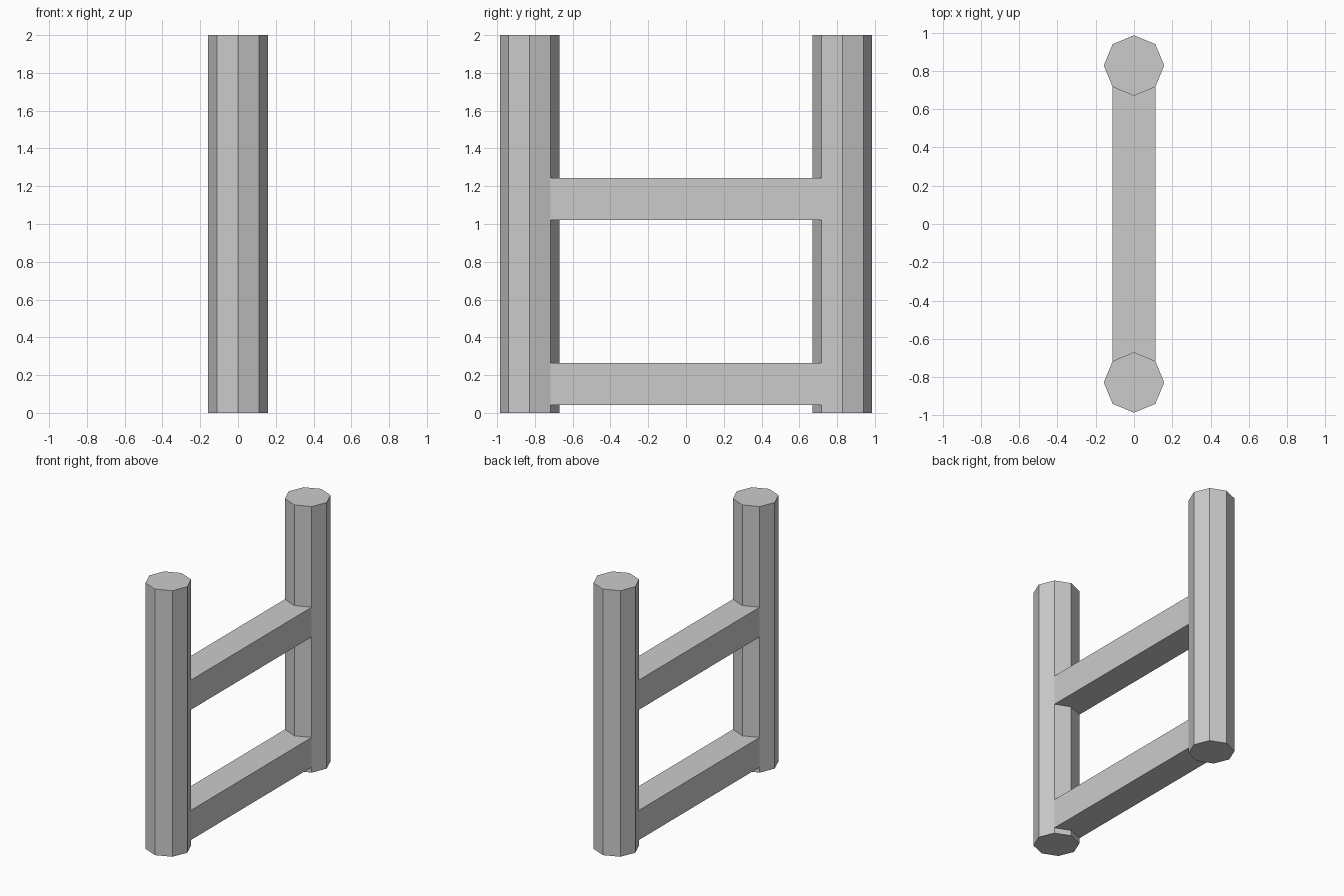
import bpy
from math import pi

if "Cube" in bpy.data.objects:
    bpy.data.objects.remove(bpy.data.objects["Cube"])

RADIUS = 0.158   # shared by posts and rails
POST_Y = 0.828


def prism(name, sides, depth, location, rotation=(0, 0, 0)):
    bpy.ops.mesh.primitive_cylinder_add(
        vertices=sides, radius=RADIUS, depth=depth,
        location=location, rotation=rotation)
    obj = bpy.context.object
    obj.name = name
    return obj


# Octagonal upright posts
for side, label in ((-1, "front"), (1, "back")):
    prism(f"{label}_post", 8, 2.0, (0, side * POST_Y, 1.0))

# Square rails running between the post centres
for z, label in ((0.153, "lower"), (1.132, "upper")):
    rail = prism(f"{label}_rail", 4, 2 * POST_Y, (0, 0, z))
    rail.rotation_mode = 'XYZ'
    rail.rotation_euler = (pi / 2, pi / 4, 0)
